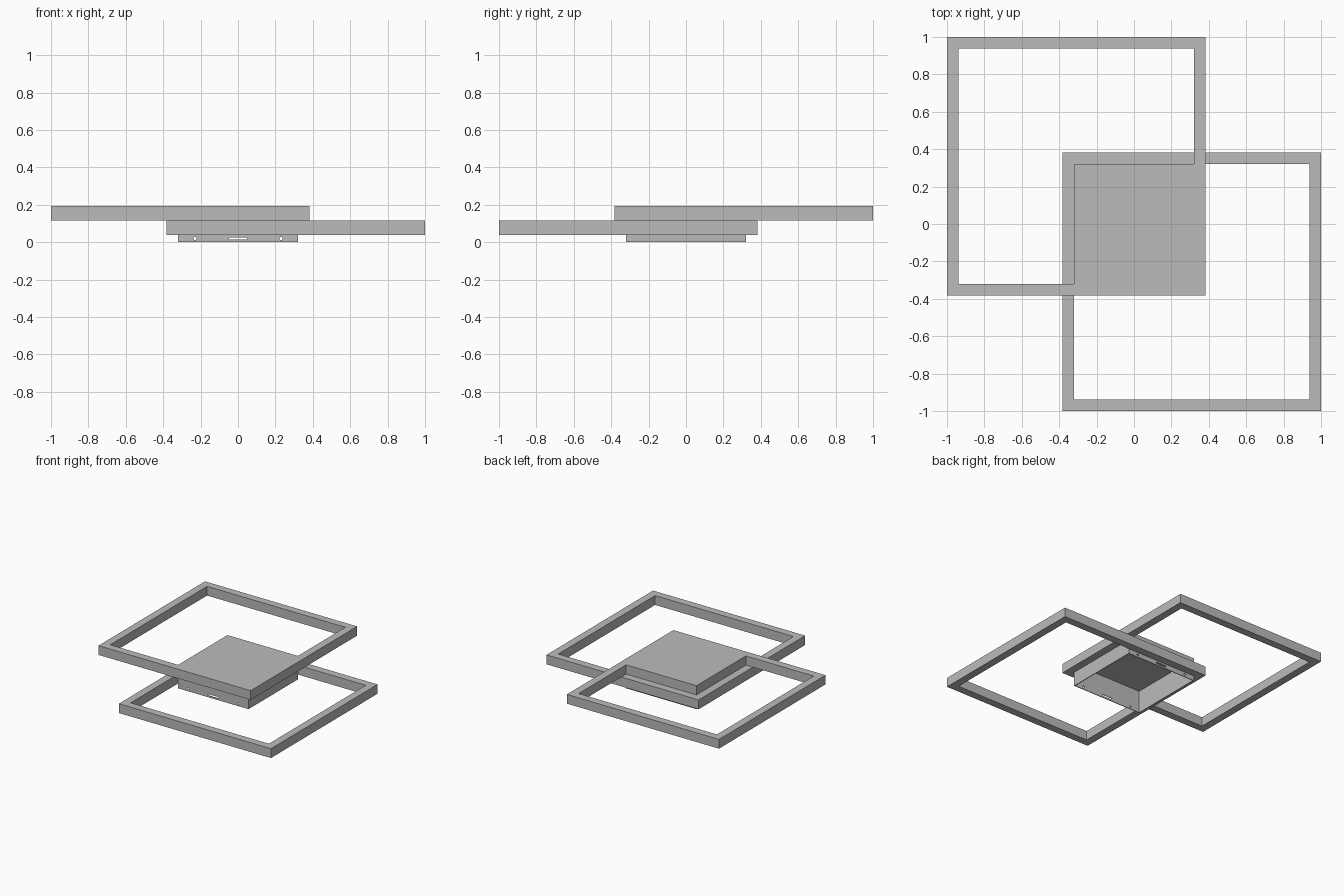
import bpy, bmesh, math
from mathutils import Matrix

if "Cube" in bpy.data.objects:
    bpy.data.objects.remove(bpy.data.objects["Cube"])

grey = bpy.data.materials.new("painted_grey")
grey.diffuse_color = (0.5, 0.5, 0.5, 1)
grey.use_nodes = True
grey.node_tree.nodes["Principled BSDF"].inputs["Base Color"].default_value = grey.diffuse_color


def make_object(name, bm):
    bmesh.ops.recalc_face_normals(bm, faces=bm.faces)
    mesh = bpy.data.meshes.new(name)
    bm.to_mesh(mesh)
    bm.free()
    mesh.materials.append(grey)
    obj = bpy.data.objects.new(name, mesh)
    bpy.context.collection.objects.link(obj)
    return obj


def add_box(bm, x0, x1, y0, y1, z0, z1):
    m = Matrix.Translation(((x0 + x1) / 2, (y0 + y1) / 2, (z0 + z1) / 2))
    bmesh.ops.create_cube(bm, size=1, matrix=m @ Matrix.Diagonal((x1 - x0, y1 - y0, z1 - z0, 1)))


def square_frame(name, cx, cy, z0, z1, outer, inner):
    """Mitred square ring with a rectangular section."""
    bm = bmesh.new()
    corners = []
    for sx, sy in ((-1, -1), (1, -1), (1, 1), (-1, 1)):
        corners.append([bm.verts.new((cx + sx * r, cy + sy * r, z))
                        for r, z in ((outer, z0), (outer, z1), (inner, z1), (inner, z0))])
    for i in range(4):
        a, b = corners[i], corners[(i + 1) % 4]
        for k in range(4):
            n = (k + 1) % 4
            bm.faces.new((a[k], b[k], b[n], a[n]))
    return make_object(name, bm)


HALF = 0.32                       # half width of the central housing
Z_LOW, Z_MID, Z_TOP = 0.04, 0.117, 0.193
OUTER = (1 + 0.383) / 2
CENTRE = 1 - OUTER
INNER = OUTER - 0.063

# Two overlapping square light frames
square_frame("upper_frame", -CENTRE, CENTRE, Z_MID, Z_TOP, OUTER, INNER)
square_frame("lower_frame", CENTRE, -CENTRE, Z_LOW, Z_MID, OUTER, INNER)

# Central housing: thin-walled box, open underneath
T = 0.008
bm = bmesh.new()
add_box(bm, -HALF, HALF, -HALF, HALF, 0, Z_TOP)
bottom = min(bm.faces, key=lambda f: f.calc_center_median().z)
bmesh.ops.inset_region(bm, faces=[bottom], thickness=T)
for v in bottom.verts:
    v.co.z = 0
rim = bmesh.ops.extrude_face_region(bm, geom=[bottom])
for v in [g for g in rim["geom"] if isinstance(g, bmesh.types.BMVert)]:
    v.co.z = Z_TOP - T
if bottom.is_valid:
    bmesh.ops.delete(bm, geom=[bottom], context='FACES_ONLY')
housing = make_object("housing", bm)

# Mounting slot and screw holes through the front and back walls
bm = bmesh.new()
add_box(bm, -0.047, 0.047, -0.5, 0.5, 0.014, 0.026)
for x in (-0.23, 0.23):
    bmesh.ops.create_cone(bm, cap_ends=True, segments=12, radius1=0.008, radius2=0.008, depth=1,
                          matrix=Matrix.Translation((x, 0, 0.02)) @ Matrix.Rotation(math.pi / 2, 4, 'X'))
cutter = make_object("hole_cutter", bm)
cutter.hide_render = True
cutter.hide_viewport = True
mod = housing.modifiers.new("holes", 'BOOLEAN')
mod.operation = 'DIFFERENCE'
mod.solver = 'EXACT'
mod.object = cutter
